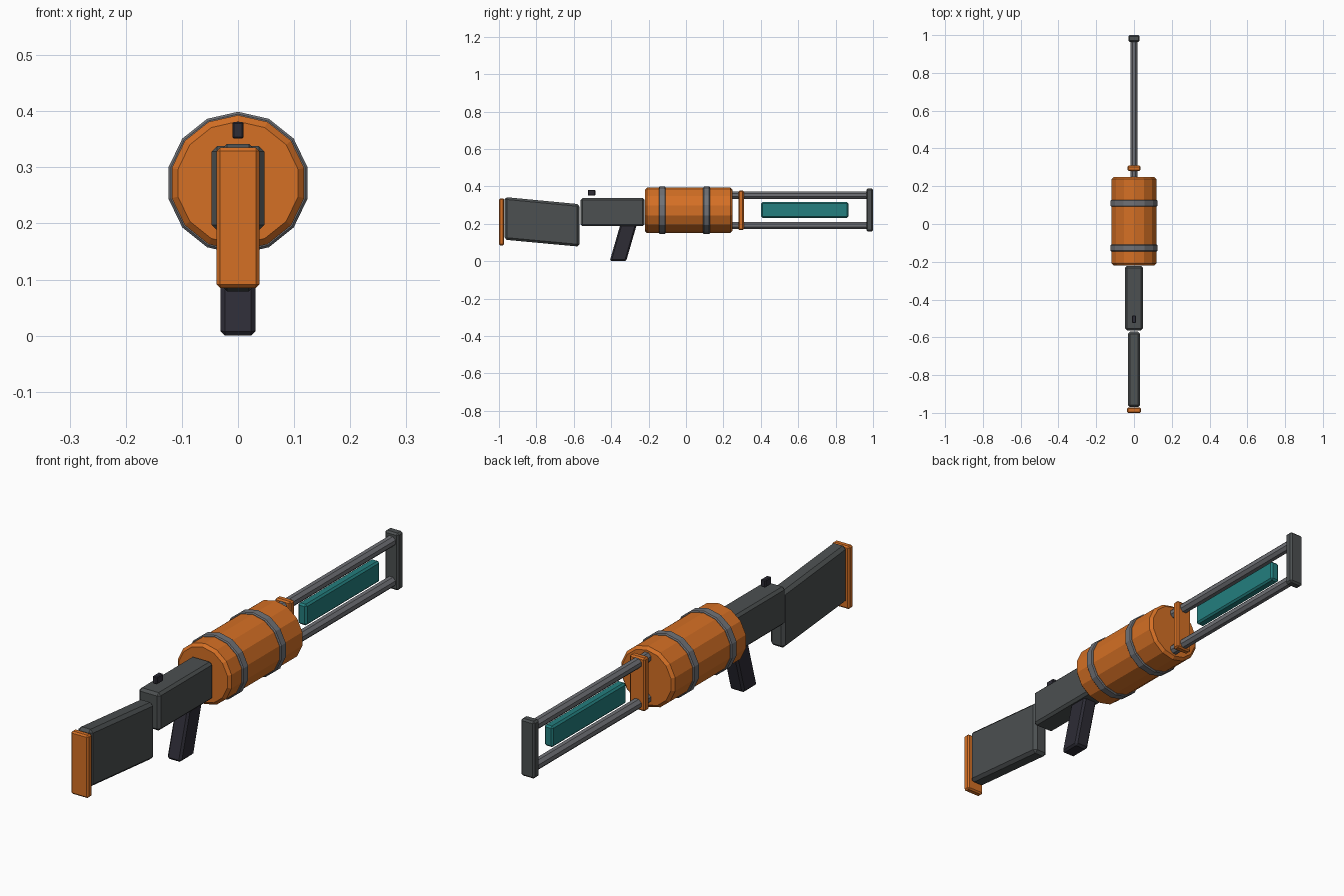
import bpy, bmesh, math
from mathutils import Matrix

if "Cube" in bpy.data.objects:
    bpy.data.objects.remove(bpy.data.objects["Cube"])


def material(name, rgb):
    m = bpy.data.materials.new(name)
    m.diffuse_color = (*rgb, 1)
    m.use_nodes = True
    m.node_tree.nodes["Principled BSDF"].inputs["Base Color"].default_value = m.diffuse_color
    return m


ORANGE = material("orange", (0.66, 0.16, 0.018))
DARK = material("dark grey", (0.072, 0.08, 0.082))
STEEL = material("steel grey", (0.16, 0.165, 0.18))
BLACK = material("charcoal", (0.026, 0.025, 0.036))
TEAL = material("teal", (0.017, 0.21, 0.21))


def finish(name, bm, mat, bevel):
    """Turn a bmesh into a flat-shaded object with chamfered edges."""
    bmesh.ops.recalc_face_normals(bm, faces=bm.faces)
    me = bpy.data.meshes.new(name)
    bm.to_mesh(me)
    bm.free()
    me.materials.append(mat)
    ob = bpy.data.objects.new(name, me)
    bpy.context.collection.objects.link(ob)
    mod = ob.modifiers.new("chamfer", 'BEVEL')
    mod.width, mod.segments = bevel, 1
    mod.limit_method, mod.angle_limit = 'ANGLE', math.radians(50)
    return ob


def slab(name, profile, half_width, mat, bevel=0.008):
    """Extrude a (y, z) side profile across x."""
    bm = bmesh.new()
    face = bm.faces.new([bm.verts.new((-half_width, y, z)) for y, z in profile])
    ext = bmesh.ops.extrude_face_region(bm, geom=[face])["geom"]
    verts = [v for v in ext if isinstance(v, bmesh.types.BMVert)]
    bmesh.ops.translate(bm, vec=(2 * half_width, 0, 0), verts=verts)
    return finish(name, bm, mat, bevel)


def box(name, y0, y1, z0, z1, half_width, mat, bevel=0.008):
    return slab(name, [(y0, z0), (y1, z0), (y1, z1), (y0, z1)], half_width, mat, bevel)


def rod(name, y0, y1, z, radius, sides, mat, bevel, turn=0.0):
    """Cylinder lying along y, with a vertex at the top when turn is 0."""
    bm = bmesh.new()
    bmesh.ops.create_cone(bm, cap_ends=True, segments=sides, radius1=radius,
                          radius2=radius, depth=y1 - y0)
    bmesh.ops.transform(bm, verts=bm.verts, matrix=Matrix.Translation((0, (y0 + y1) / 2, z))
                        @ Matrix.Rotation(math.pi / 2, 4, 'X') @ Matrix.Rotation(turn, 4, 'Z'))
    return finish(name, bm, mat, bevel)


# Shoulder stock and butt pad
slab("stock", [(-0.97, 0.115), (-0.57, 0.078), (-0.57, 0.305), (-0.97, 0.343)], 0.032, DARK, 0.012)
box("butt_pad", -1.0, -0.972, 0.085, 0.335, 0.038, ORANGE, 0.006)

# Receiver, grip and sight
box("receiver", -0.563, -0.222, 0.187, 0.338, 0.047, DARK, 0.01)
slab("grip", [(-0.408, 0.0), (-0.32, 0.0), (-0.262, 0.2), (-0.35, 0.2)], 0.031, BLACK, 0.008)
box("rear_sight", -0.525, -0.485, 0.351, 0.381, 0.01, BLACK, 0.003)

# Drum with two bands
rod("drum", -0.22, 0.248, 0.272, 0.121, 14, ORANGE, 0.011)
for i, y in enumerate((-0.127, 0.11)):
    rod(f"drum_band_{i + 1}", y - 0.018, y + 0.018, 0.272, 0.127, 14, STEEL, 0.004)

# Twin rails, bracket, end block and the bar floating between the rails
for name, z in (("upper_rail", 0.353), ("lower_rail", 0.191)):
    rod(name, 0.24, 0.97, z, 0.021, 8, STEEL, 0.004, math.pi / 8)
box("rail_bracket", 0.28, 0.309, 0.166, 0.378, 0.034, ORANGE, 0.006)
box("muzzle_block", 0.964, 1.0, 0.16, 0.388, 0.03, DARK, 0.007)
box("energy_bar", 0.402, 0.868, 0.232, 0.316, 0.019, TEAL, 0.007)
